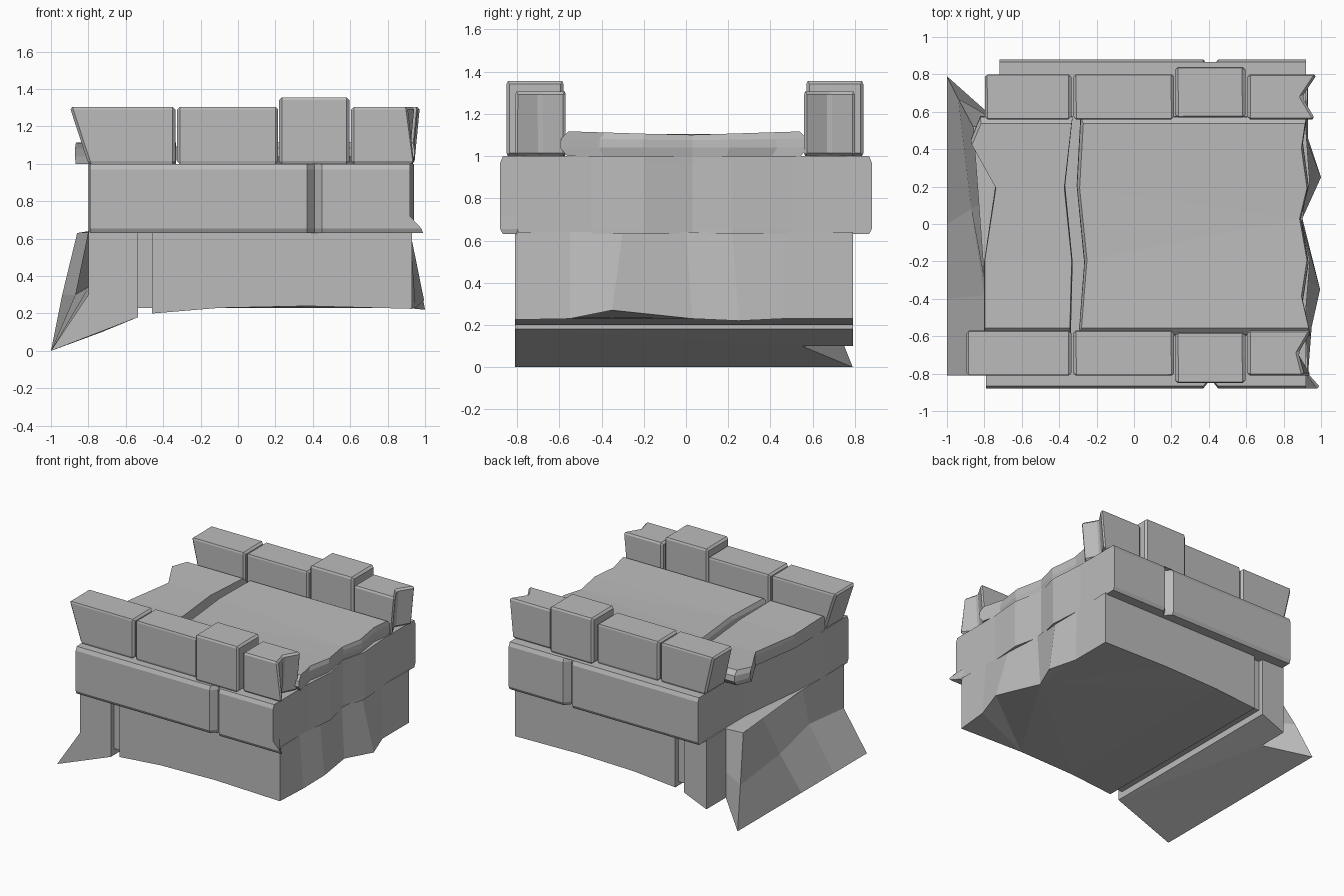
import bpy
import bmesh

cube = bpy.data.objects.get("Cube")
if cube:
    bpy.data.objects.remove(cube, do_unlink=True)

stone = bpy.data.materials.new("grey_stone")
stone.use_nodes = True
GREY = (0.5, 0.5, 0.5, 1)
stone.diffuse_color = GREY
stone.node_tree.nodes["Principled BSDF"].inputs["Base Color"].default_value = GREY


def loft(name, rings, bevel=0):
    """Skin a stack of equal rings of 3D points and cap both ends."""
    bm = bmesh.new()
    loops = [[bm.verts.new(p) for p in ring] for ring in rings]
    n = len(loops[0])
    for low, high in zip(loops, loops[1:]):
        for i in range(n):
            j = (i + 1) % n
            bm.faces.new((low[i], low[j], high[j], high[i]))
    caps = [bm.faces.new(loops[0][::-1]), bm.faces.new(loops[-1])]
    bmesh.ops.triangulate(bm, faces=[f for f in caps if len(f.verts) > 4])
    bmesh.ops.recalc_face_normals(bm, faces=bm.faces[:])
    mesh = bpy.data.meshes.new(name)
    bm.to_mesh(mesh)
    bm.free()
    mesh.materials.append(stone)
    obj = bpy.data.objects.new(name, mesh)
    bpy.context.collection.objects.link(obj)
    if bevel:
        mod = obj.modifiers.new("worn_edges", "BEVEL")
        mod.width = bevel
        mod.segments = 1
        mod.limit_method = "ANGLE"
        mod.angle_limit = 0.8
    return obj


def flat(outline, z):
    return [(x, y, z) for x, y in outline]


# Main base block: arched underside, jagged broken end
FRONT, BACK = -0.81, 0.79
arch = [(-0.46, 0.2), (-0.1, 0.23), (0.37, 0.24)]
jag_low = [(0.93, FRONT, 0.225), (0.95, -0.55, 0.23), (0.995, -0.35, 0.27),
           (0.9, 0.03, 0.23), (1.0, 0.25, 0.22), (0.93, 0.46, 0.23), (0.93, BACK, 0.23)]
jag_top = [(0.93, FRONT), (0.92, -0.55), (0.92, -0.3), (0.9, 0.0),
           (0.92, 0.22), (0.92, 0.46), (0.93, BACK)]
low = [(x, FRONT, z) for x, z in arch] + jag_low + [(x, BACK, z) for x, z in arch[::-1]]
top = [(x, FRONT) for x, z in arch] + jag_top + [(x, BACK) for x, z in arch[::-1]]
loft("base_block", [low, flat(top, 0.64)])

# Recessed joint between the two base blocks
joint = [(-0.56, FRONT + 0.04), (-0.44, FRONT + 0.04), (-0.44, BACK - 0.04), (-0.56, BACK - 0.04)]
loft("base_joint", [flat(joint, 0.23), flat(joint, 0.64)])

# Broken springer block with sharp points at the foot
foot = [(-0.535, FRONT, 0.18), (-0.535, BACK, 0.18), (-0.73, BACK, 0.1), (-0.73, 0.55, 0.1),
        (-1, BACK, 0), (-1, 0, 0), (-1, -0.4, 0), (-1, FRONT, 0)]
shelf = [(-0.535, FRONT, 0.3), (-0.535, BACK, 0.3), (-0.73, BACK, 0.3), (-0.73, 0.55, 0.3),
         (-0.94, 0.67, 0.3), (-0.87, 0.08, 0.3), (-0.8, -0.38, 0.34), (-0.8, FRONT, 0.3)]
head = [(-0.535, FRONT, 0.64), (-0.535, BACK, 0.64), (-0.73, BACK, 0.64), (-0.73, 0.55, 0.64),
        (-0.86, 0.52, 0.63), (-0.74, 0.15, 0.63), (-0.8, -0.3, 0.64), (-0.8, FRONT, 0.64)]
loft("springer_block", [foot, shelf, head])


# Wide stone course with V joints front and back
def course_ring(z, shrink, corner):
    edge = [(-0.79, -0.88), (0.37, -0.88), (0.41, -0.83), (0.45, -0.88), (corner, -0.88),
            (0.92, -0.8), (0.92, -0.45), (0.94, -0.2), (0.89, 0.03), (0.94, 0.22), (0.92, 0.5),
            (0.92, 0.88), (0.45, 0.88), (0.41, 0.83), (0.37, 0.88), (-0.72, 0.88),
            (-0.72, 0.3), (-0.74, 0.1), (-0.78, -0.25), (-0.8, -0.55)]
    return [(x, y * shrink, z) for x, y in edge]


loft("stone_course", [course_ring(0.63, 0.985, 0.99), course_ring(0.655, 1, 0.98),
                      course_ring(0.72, 1, 0.92), course_ring(0.97, 1, 0.92),
                      course_ring(1.0, 0.985, 0.92)])


# Deck slabs with ragged edges, slightly dished on top
def slab(name, outline):
    def ring(grow, z, dish):
        cx = sum(p[0] for p in outline) / len(outline)
        return [(cx + (x - cx) * (1 + grow * 0.3), y * (1 + grow), z + dish * abs(y))
                for x, y in outline]
    loft(name, [ring(-0.03, 1.0, 0), ring(0.03, 1.04, 0), ring(0.02, 1.075, 0.015),
                ring(-0.04, 1.1, 0.03)])


slab("deck_slab_left", [(-0.8, -0.58), (-0.34, -0.58), (-0.33, -0.2), (-0.37, 0.2), (-0.33, 0.56),
                        (-0.82, 0.56), (-0.87, 0.44), (-0.74, 0.2), (-0.8, -0.2)])
slab("deck_slab_right", [(-0.29, -0.58), (0.94, -0.58), (0.9, -0.4), (0.93, -0.2), (0.89, 0.03),
                         (0.93, 0.2), (0.9, 0.42), (0.92, 0.56), (-0.28, 0.56), (-0.3, 0.2),
                         (-0.26, -0.2)])


# Parapet stones: each end is three x values from outer... to inner side, low and high
def stone_block(name, y0, y1, height, left_low, left_high, right_low, right_high):
    ys = (y0, (y0 + y1) / 2, y1)

    def ring(left, right, z):
        return [(x, y, z) for x, y in zip(right, ys)] + \
               [(x, y, z) for x, y in list(zip(left, ys))[::-1]]
    loft(name, [ring(left_low, right_low, 1.0), ring(left_high, right_high, height)], 0.014)


def same(x):
    return (x, x, x)


for side, y0, y1, p0, p1, ends in (
        ("front", -0.81, -0.57, -0.85, -0.58,
         (same(-0.8), same(-0.9), (0.95, 0.86, 0.92), (0.91, 0.88, 0.95))),
        ("back", 0.56, 0.80, 0.57, 0.84,
         (same(-0.73), same(-0.8), (0.94, 0.88, 0.95), (0.97, 0.9, 0.98)))):
    stone_block(side + "_parapet_left", y0, y1, 1.305, ends[0], ends[1], same(-0.335), same(-0.335))
    stone_block(side + "_parapet_middle", y0, y1, 1.305, *[same(x) for x in (-0.325, -0.325, 0.215, 0.215)])
    stone_block(side + "_parapet_pillar", p0, p1, 1.355, *[same(x) for x in (0.22, 0.22, 0.595, 0.595)])
    stone_block(side + "_parapet_right", y0, y1, 1.305, same(0.605), same(0.605), ends[2], ends[3])
